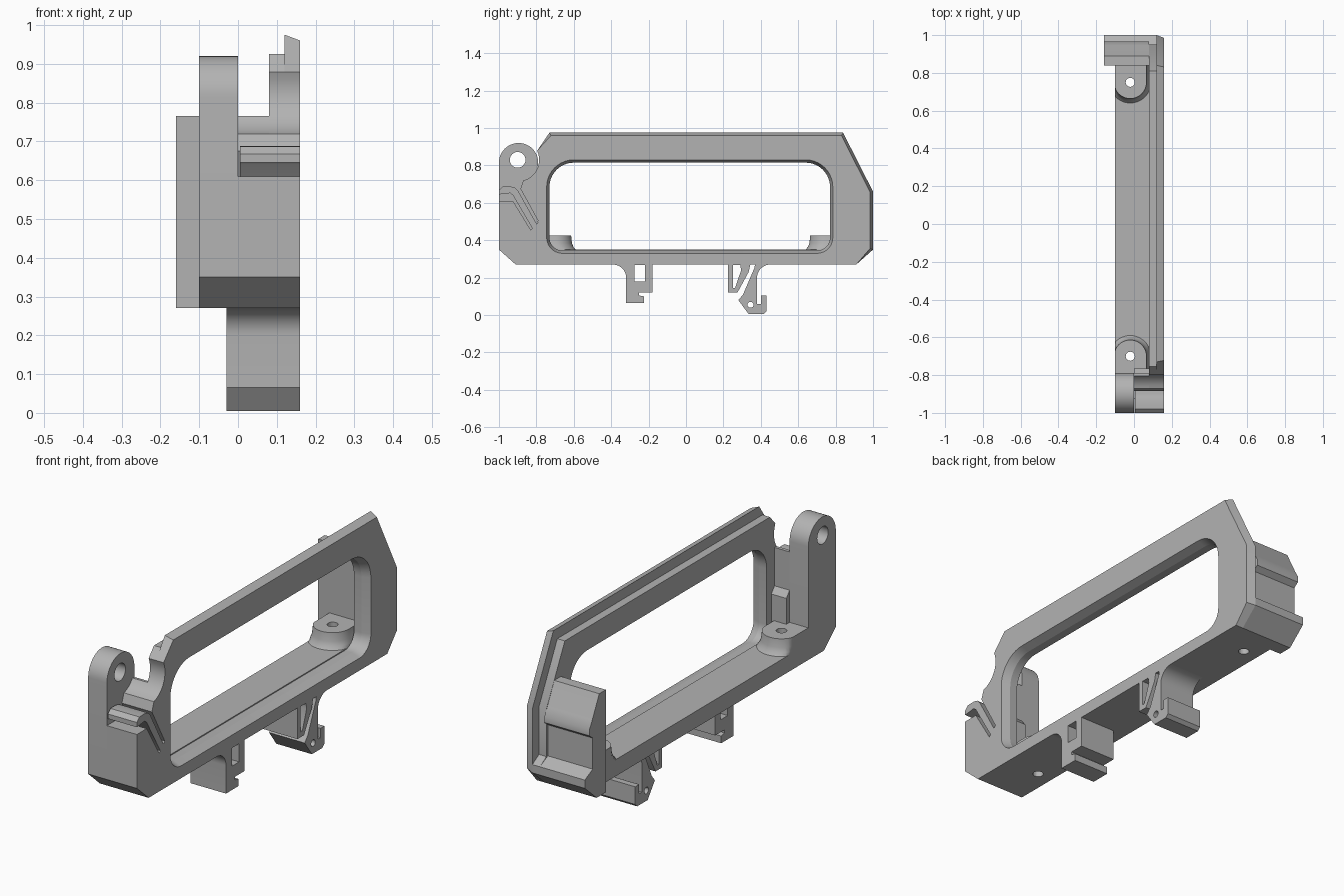
import bpy, bmesh, math
from mathutils import Vector

if "Cube" in bpy.data.objects:
    bpy.data.objects.remove(bpy.data.objects["Cube"])

grey = bpy.data.materials.new("grey plastic")
grey.diffuse_color = (0.45, 0.45, 0.45, 1)
grey.use_nodes = True
grey.node_tree.nodes["Principled BSDF"].inputs["Base Color"].default_value = grey.diffuse_color


def finish(bm, name):
    bmesh.ops.recalc_face_normals(bm, faces=bm.faces)
    me = bpy.data.meshes.new(name)
    bm.to_mesh(me)
    bm.free()
    ob = bpy.data.objects.new(name, me)
    bpy.context.collection.objects.link(ob)
    me.materials.append(grey)
    bpy.ops.object.select_all(action='DESELECT')
    ob.select_set(True)
    bpy.context.view_layer.objects.active = ob
    bpy.ops.object.shade_smooth_by_angle(angle=math.radians(30))
    return ob


def arc(cy, cz, r, a0, a1, n=10):
    return [(cy + r * math.cos(math.radians(a0 + (a1 - a0) * i / n)),
             cz + r * math.sin(math.radians(a0 + (a1 - a0) * i / n))) for i in range(n + 1)]


def circle(cy, cz, r, n=24):
    return arc(cy, cz, r, 0, 360 - 360 / n, n - 1)


def oriented(loop, ccw):
    area = sum(a[0] * b[1] - b[0] * a[1] for a, b in zip(loop, loop[1:] + loop[:1]))
    return loop if (area > 0) == ccw else loop[::-1]


def offset(loop, d):
    """Mitred offset towards the material; the foot edge and clip end stay square."""
    out = []
    for i, p in enumerate(loop):
        p, a, b = Vector(p), Vector(loop[i - 1]), Vector(loop[(i + 1) % len(loop)])
        u, v = (p - a).normalized(), (b - p).normalized()
        n1, n2 = Vector((-u.y, u.x)), Vector((-v.y, v.x))
        fixed = p.y < 0.28 or p.x < -0.735
        out.append(p if fixed else p + (n1 + n2) * d / (1 + n1.dot(n2)))
    return out


def prism(name, x0, x1, outline, holes=(), inset=0):
    """Extrude a (y, z) outline along x, with holes and an optional tapered far end."""
    bm = bmesh.new()
    near, far = [], []
    for loop in [oriented(list(outline), True)] + [oriented(list(h), False) for h in holes]:
        tip = offset(loop, inset) if inset else loop
        a = [bm.verts.new((x0, p[0], p[1])) for p in loop]
        b = [bm.verts.new((x1, p[0], p[1])) for p in tip]
        for i in range(len(a)):
            j = (i + 1) % len(a)
            bm.faces.new((a[i], a[j], b[j], b[i]))
            near.append(bm.edges.get((a[i], a[j])))
            far.append(bm.edges.get((b[i], b[j])))
    for edges in (near, far):
        bmesh.ops.triangle_fill(bm, edges=edges, use_beauty=True)
    return finish(bm, name)


# Frame outlines share the clip end: hinge clearance arc, then the clip slot
def clip_end(start):
    return arc(-.9, .83, .115, start, -75) + [
        (-.885, .675), (-.787, .497), (-.83, .455), (-.925, .61), (-1, .61), (-1, .35)]


opening = (arc(-.66, .415, .07, 180, 270) + arc(.70, .415, .07, 270, 360)
           + arc(.64, .685, .13, 0, 90) + arc(-.60, .685, .13, 90, 180))
lip = [(-.91, .27), (.91, .27), (1, .35), (1, .66), (.84, .975), (-.73, .975)] + clip_end(25)
ledge = [(-.91, .27), (.91, .27), (1, .35), (1, .39), (.95, .42), (.95, .65),
         (.81, .925), (-.755, .925)] + clip_end(25)
prism("front_lip", .12, .16, lip, [opening], inset=.015)
prism("frame_ledge", .08, .12, ledge, [opening])

# Clip end wall and the hinge ear beside it
prism("clip_wall", 0, .08, [(-.91, .27), (-.765, .27), (-.765, .55), (-.79, .58),
                            (-.79, .765)] + clip_end(-34))
prism("hinge_ear", -.1, 0, [(-.91, .27), (-.79, .27)] + arc(-.895, .815, .105, 0, 180, 24)
      + [(-1, .35)], [circle(-.9, .83, .042)])

# Spring arm sitting in the slot
prism("spring_arm", .005, .16, [
    (-1, .645), (-.94, .652), (-.925, .64), (-.822, .465), (-.81, .44), (-.78, .47),
    (-.80, .49), (-.898, .665), (-.915, .682), (-.94, .688), (-.98, .687), (-1, .668)])

# Latch block at the other end
prism("latch_block", -.16, .08, [
    (.84, .27), (.91, .27), (1, .35), (1, .39), (.94, .42), (.94, .57), (.965, .59),
    (.965, .62), (.945, .655), (.89, .765), (.84, .765)])

# Floor, screw bosses and their holes
SCREWS = [(-.70, -1), (.75, 1)]
bored = [prism("floor", -.1, .08, [(-.79, .27), (.84, .27), (.84, .35), (-.79, .35)])]


def boss(y, wall):
    """D-shaped boss backed onto the end wall, flared at its foot."""
    bm = bmesh.new()
    rings = []
    for z, r in ((.34, .118), (.352, .108), (.365, .098), (.385, .09), (.425, .086)):
        pts = [(-.02 + r, y + wall * .09), (-.02 - r, y + wall * .09)]
        pts += [(-.02 - r * math.cos(math.pi * i / 20), y - wall * r * math.sin(math.pi * i / 20))
                for i in range(21)]
        rings.append([bm.verts.new((min(max(px, -.1), .08), py, z)) for px, py in pts])
    for a, b in zip(rings, rings[1:]):
        for i in range(len(a)):
            j = (i + 1) % len(a)
            bm.faces.new((a[i], a[j], b[j], b[i]))
    bm.faces.new(rings[0])
    bm.faces.new(rings[-1])
    bmesh.ops.remove_doubles(bm, verts=bm.verts, dist=1e-5)
    return finish(bm, "screw_boss")


for y, wall in SCREWS:
    bored.append(boss(y, wall))
for y, wall in SCREWS:
    bpy.ops.mesh.primitive_cylinder_add(vertices=24, radius=.024, depth=.4, location=(-.02, y, .35))
    cutter = bpy.context.object
    cutter.name = "screw_hole_cutter"
    cutter.hide_render = True
    cutter.hide_set(True)
    cutter.display_type = 'WIRE'
    for ob in bored:
        mod = ob.modifiers.new("screw_hole", 'BOOLEAN')
        mod.object = cutter
        mod.operation = 'DIFFERENCE'
        mod.solver = 'EXACT'

# Fixed rail foot with a rectangular window
prism("fixed_foot", -.03, .16, [
    (-.18, .275), (-.18, .12), (-.25, .12), (-.25, .105), (-.225, .10), (-.225, .065),
    (-.32, .065)] + arc(-.39, .20, .07, 0, 90) + [(-.39, .275)],
    [[(-.275, .18), (-.22, .18), (-.22, .268), (-.275, .268)]])

# Sprung rail foot: stop with a triangular window, and the hooked arm
prism("foot_stop", -.03, .16, [(.225, .275), (.225, .12), (.275, .12), (.335, .23), (.345, .275)],
      [[(.25, .145), (.262, .145), (.295, .24), (.29, .268), (.25, .268)]])
prism("sprung_foot", -.03, .16, [
    (.37, .275), (.365, .25), (.305, .11), (.28, .08), (.335, .005), (.415, .005), (.43, .02),
    (.43, .105), (.40, .105), (.40, .06), (.38, .06), (.38, .2)]
    + arc(.45, .20, .07, 180, 90)[1:] + [(.45, .275)], [circle(.345, .055, .016, 16)])
